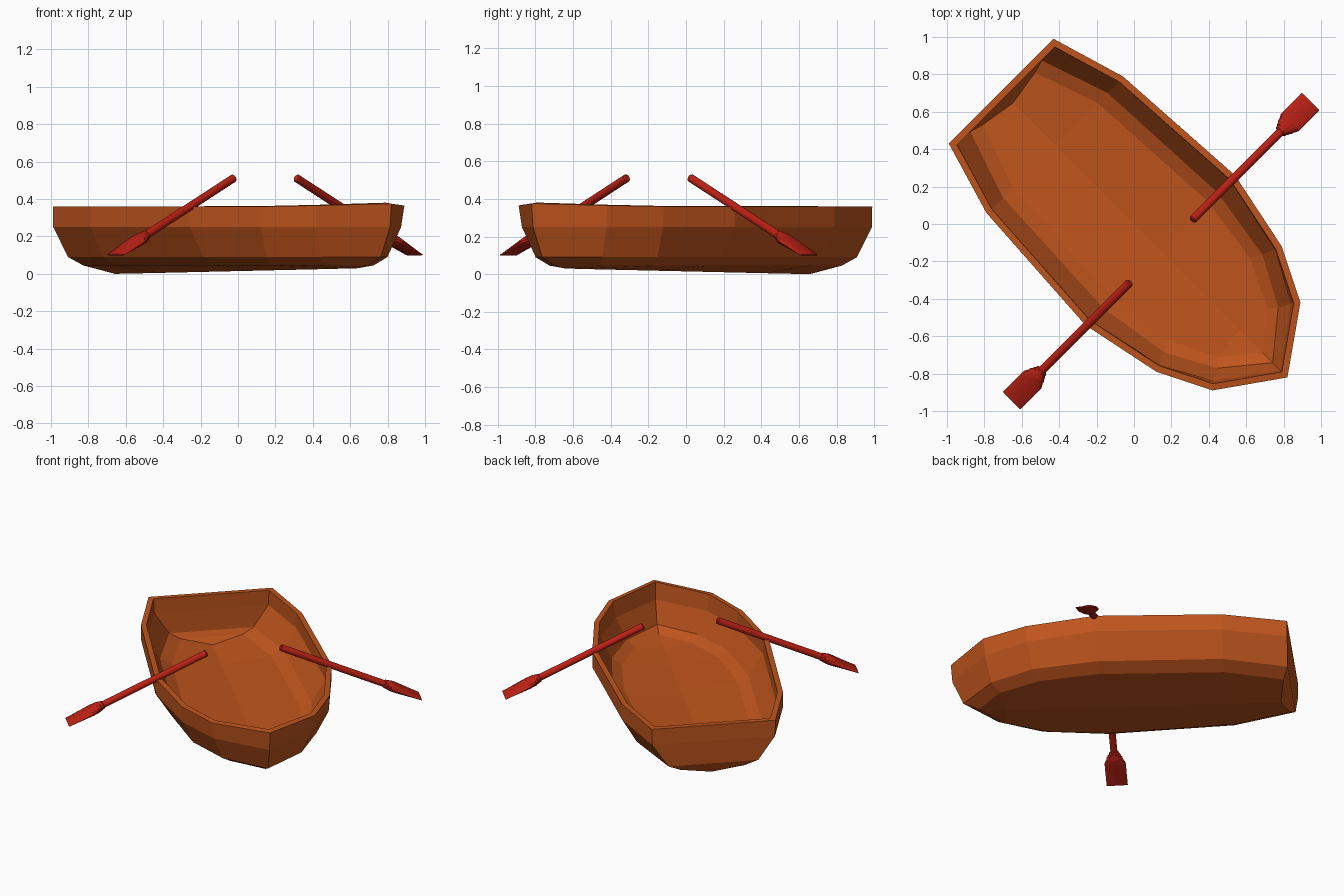
import bpy, bmesh
from math import cos, sin, pi, radians
from mathutils import Matrix, Vector

if "Cube" in bpy.data.objects:
    bpy.data.objects.remove(bpy.data.objects["Cube"])

# Everything is built with the bow along +X, then turned 45 degrees
TURN = Matrix.Rotation(radians(-45), 4, 'Z')


def material(name, rgb):
    m = bpy.data.materials.new(name)
    m.diffuse_color = (*rgb, 1)
    m.use_nodes = True
    m.node_tree.nodes["Principled BSDF"].inputs["Base Color"].default_value = m.diffuse_color
    return m


def finish(bm, name, mat):
    bm.transform(TURN)
    me = bpy.data.meshes.new(name)
    bm.to_mesh(me)
    bm.free()
    me.materials.append(mat)
    ob = bpy.data.objects.new(name, me)
    bpy.context.collection.objects.link(ob)
    return ob


wood = material("orange_wood", (0.52, 0.09, 0.012))
red = material("red_paint", (0.5, 0.015, 0.007))

# Hull: (length, half width) at each level, stern to bow
levels = [
    ([(-1.004, .396), (-.60, .516), (.198, .566), (.643, .474), (.926, .332), (1.16, 0)],
     [.36, .36, .36, .36, .365, .375]),
    ([(-1.004, .393), (-.60, .514), (.198, .563), (.64, .468), (.915, .318), (1.15, 0)], [.25] * 6),
    ([(-.998, .287), (-.60, .42), (.198, .46), (.61, .395), (.88, .25), (1.08, 0)], [.09] * 6),
    ([(-.965, .205), (-.60, .33), (.198, .375), (.57, .32), (.83, .195), (.985, 0)], [.045] * 6),
    ([(-.93, 0), (-.60, 0), (.198, 0), (.57, 0), (.80, 0), (.905, 0)],
     [0, .005, .018, .024, .028, .03]),
]
bm = bmesh.new()
sides = []
for s in (1, -1):
    sides.append([[bm.verts.new((u, s * v, z)) for (u, v), z in zip(pts, zs)]
                  for pts, zs in levels])
for g in sides:
    for j in range(4):
        for i in range(5):
            bm.faces.new((g[j][i], g[j][i + 1], g[j + 1][i + 1], g[j + 1][i]))
# Flat transom closing the stern
R, L = sides
for j in range(4):
    bm.faces.new((R[j][0], L[j][0], L[j + 1][0], R[j + 1][0]))
bmesh.ops.remove_doubles(bm, verts=bm.verts, dist=1e-4)
bmesh.ops.recalc_face_normals(bm, faces=bm.faces)
bm.normal_update()
lowest = min(bm.faces, key=lambda f: f.calc_center_median().z)
if lowest.normal.z > 0:
    bmesh.ops.reverse_faces(bm, faces=bm.faces)
hull = finish(bm, "hull", wood)
wall = hull.modifiers.new("wall", 'SOLIDIFY')
wall.thickness = 0.035
wall.offset = -1
wall.use_even_offset = True

# Oars: oval sections (distance, half width, half thickness) from grip to blade tip
sections = [(0, .016, .016), (.006, .022, .022), (.73, .022, .022), (.735, .033, .026),
            (.748, .034, .027), (.753, .042, .028), (.766, .044, .029), (.771, .051, .03),
            (.784, .053, .03), (.812, .067, .026), (.985, .067, .004)]
SIDES = 14
SLOPE = radians(24.7)


def oar(name, s):
    bm = bmesh.new()
    along = Vector((0, s * cos(SLOPE), -sin(SLOPE)))
    up = Vector((0, s * sin(SLOPE), cos(SLOPE)))
    start = Vector((.205, s * .235, .513))
    rings = []
    for t, w, h in sections:
        rings.append([bm.verts.new(start + along * t + up * h * sin(a) + Vector((w * cos(a), 0, 0)))
                      for a in (2 * pi * k / SIDES for k in range(SIDES))])
    for a, b in zip(rings, rings[1:]):
        for k in range(SIDES):
            n = (k + 1) % SIDES
            bm.faces.new((a[k], a[n], b[n], b[k]))
    bm.faces.new(rings[0])
    bm.faces.new(rings[-1])
    bmesh.ops.recalc_face_normals(bm, faces=bm.faces)
    finish(bm, name, red)


oar("right_oar", 1)
oar("left_oar", -1)
